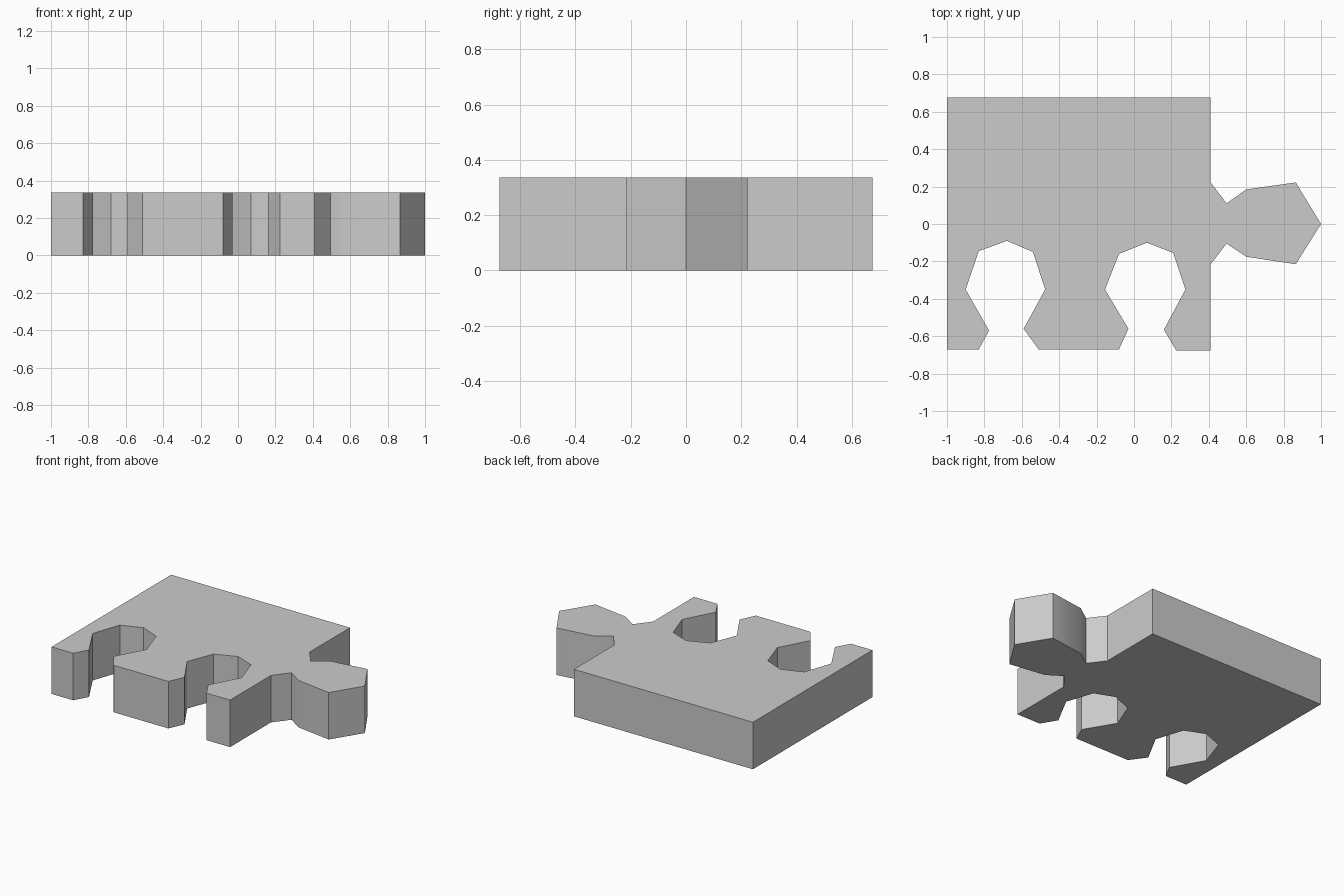
import bpy, bmesh
from math import radians

if "Cube" in bpy.data.objects:
    bpy.data.objects.remove(bpy.data.objects["Cube"])

HEIGHT = 0.335

# Socket notches, left to right along the front edge
left_socket = [(-0.83, -0.67), (-0.775, -0.57), (-0.90, -0.35), (-0.83, -0.145),
               (-0.68, -0.09), (-0.54, -0.15), (-0.475, -0.35), (-0.59, -0.56), (-0.51, -0.67)]
right_socket = [(-0.08, -0.67), (-0.03, -0.56), (-0.155, -0.35), (-0.08, -0.16),
                (0.07, -0.10), (0.21, -0.155), (0.275, -0.35), (0.16, -0.565), (0.225, -0.675)]

# Connecting tab on the right edge
tab = [(0.41, -0.215), (0.495, -0.105), (0.60, -0.175), (0.865, -0.215), (1.0, 0.0),
       (0.865, 0.222), (0.60, 0.185), (0.495, 0.11), (0.41, 0.222)]

# Full outline, anticlockwise from the front left corner
outline = ([(-1.0, -0.67)] + left_socket + right_socket + [(0.41, -0.675)]
           + tab + [(0.41, 0.675), (-1.0, 0.675)])


def extruded(name, points, height):
    bm = bmesh.new()
    base = bm.faces.new([bm.verts.new((x, y, 0)) for x, y in points])
    result = bmesh.ops.extrude_face_region(bm, geom=[base], use_keep_orig=True)
    top = [v for v in result["geom"] if isinstance(v, bmesh.types.BMVert)]
    bmesh.ops.translate(bm, verts=top, vec=(0, 0, height))
    bmesh.ops.recalc_face_normals(bm, faces=bm.faces)
    mesh = bpy.data.meshes.new(name)
    bm.to_mesh(mesh)
    bm.free()
    obj = bpy.data.objects.new(name, mesh)
    bpy.context.collection.objects.link(obj)
    return obj


# Puzzle piece: smooth only across the shallow tab corners
piece = extruded("puzzle_piece", outline, HEIGHT)
bpy.context.view_layer.objects.active = piece
piece.select_set(True)
bpy.ops.object.shade_smooth_by_angle(angle=radians(30))
